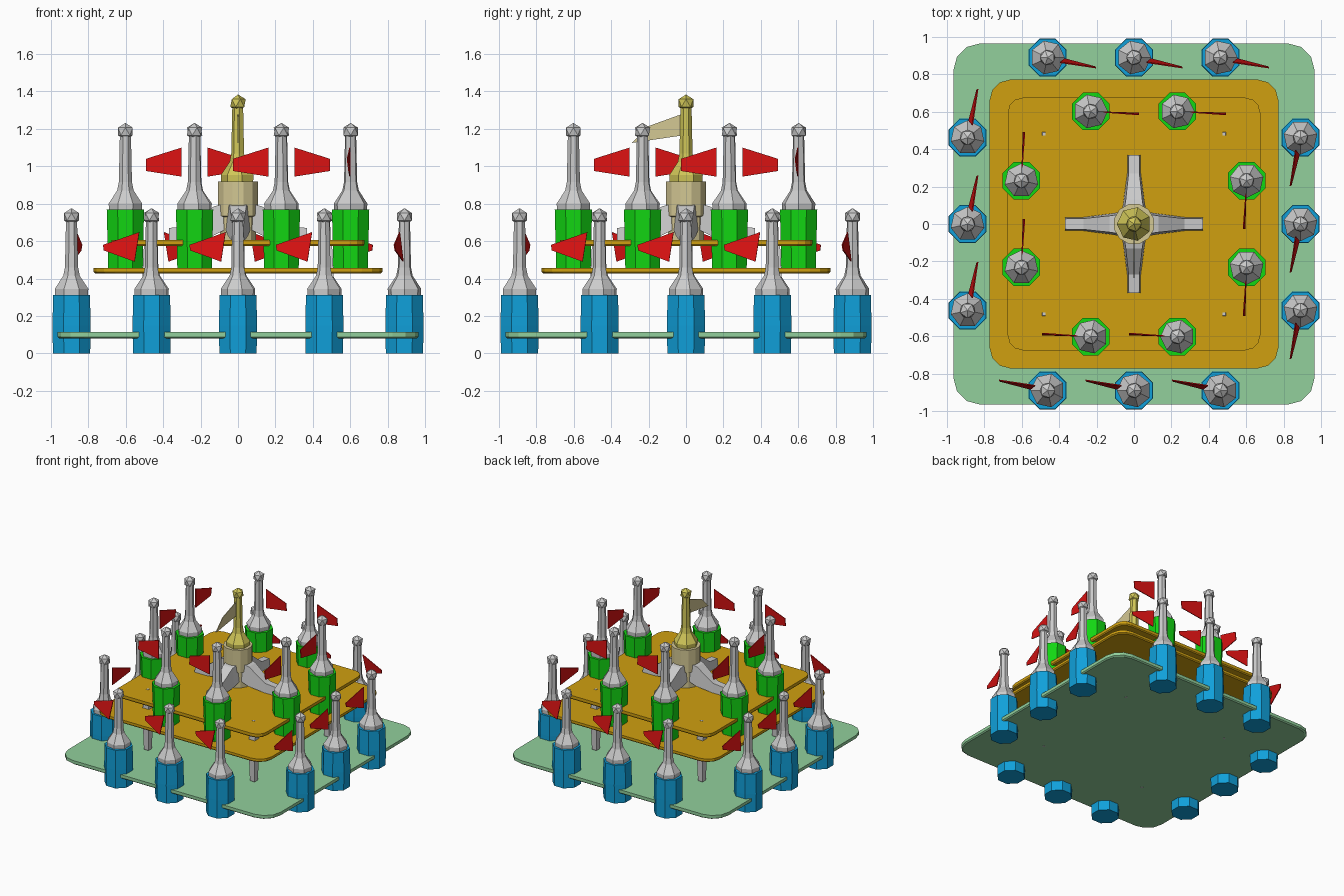
import bpy, bmesh, math
from mathutils import Matrix, Vector

if "Cube" in bpy.data.objects:
    bpy.data.objects.remove(bpy.data.objects["Cube"], do_unlink=True)


def material(name, r, g, b):
    lin = [((c / 255 + 0.055) / 1.055) ** 2.4 for c in (r, g, b)] + [1]
    m = bpy.data.materials.new(name)
    m.use_nodes = True
    m.diffuse_color = lin
    m.node_tree.nodes["Principled BSDF"].inputs["Base Color"].default_value = lin
    return m


BLUE = material("blue", 16, 160, 218)
GREEN = material("bright green", 18, 215, 18)
MINT = material("mint", 146, 208, 156)
GOLD = material("gold", 208, 160, 16)
GREY = material("light grey", 204, 204, 204)
RED = material("red", 218, 18, 18)
TAN = material("tan", 212, 200, 148)
YELLOW = material("dull yellow", 208, 198, 88)


def place(name, bm, mat, matrix=None):
    bmesh.ops.recalc_face_normals(bm, faces=bm.faces)
    me = bpy.data.meshes.new(name)
    bm.to_mesh(me)
    bm.free()
    me.materials.append(mat)
    ob = bpy.data.objects.new(name, me)
    bpy.context.collection.objects.link(ob)
    if matrix:
        ob.matrix_world = matrix
    return ob


def loft(bm, rings):
    """Join closed rings of points and cap both ends."""
    rows = [[bm.verts.new(p) for p in ring] for ring in rings]
    n = len(rows[0])
    for a, b in zip(rows, rows[1:]):
        for i in range(n):
            j = (i + 1) % n
            bm.faces.new((a[i], a[j], b[j], b[i]))
    bm.faces.new(rows[0][::-1])
    bm.faces.new(rows[-1])


def lathe(name, profile, sides, mat, matrix=None):
    bm = bmesh.new()
    step = math.tau / sides
    loft(bm, [[(r * math.cos((i + 0.5) * step), r * math.sin((i + 0.5) * step), z)
               for i in range(sides)] for r, z in profile])
    return place(name, bm, mat, matrix)


def plate(name, half, radius, z0, z1, mat):
    outline = []
    for q in range(4):
        turn = Matrix.Rotation(q * math.pi / 2, 3, 'Z')
        for k in range(4):
            a = k * math.pi / 6
            outline.append(turn @ Vector((half - radius + radius * math.cos(a),
                                          half - radius + radius * math.sin(a), 0)))
    bm = bmesh.new()
    loft(bm, [[p * s + Vector((0, 0, z)) for p in outline]
              for s, z in ((0.99, z0), (1, z0 + 0.008), (1, z1))])
    place(name, bm, mat)


def flag(name, points, mat, matrix, thick=0.003):
    """Thin solid from (reach, sideways, height) points."""
    bm = bmesh.new()
    loft(bm, [[(u, v + t, z) for u, v, z in points] for t in (-thick, thick)])
    place(name, bm, mat, matrix)


def mast(name, z, mat, matrix, height=0.42):
    """Domed base, slim column and faceted ball."""
    lathe(name + "_column", [(0.09, z), (0.092, z + 0.035), (0.075, z + 0.06), (0.045, z + 0.105),
                             (0.036, z + 0.15), (0.03, z + height)], 7, mat, matrix)
    bm = bmesh.new()
    bmesh.ops.create_icosphere(bm, subdivisions=1, radius=0.046,
                               matrix=Matrix.Translation((0, 0, z + height)))
    place(name + "_ball", bm, mat, matrix)


# Stacked plates
plate("base_plate", 0.965, 0.14, 0.08, 0.113, MINT)
plate("lower_platform", 0.772, 0.11, 0.428, 0.456, GOLD)
plate("upper_platform", 0.675, 0.08, 0.573, 0.605, GOLD)

OUTER_FLAG = [(0.07, -0.012, 0.648), (0.265, 0, 0.58), (0.26, 0.004, 0.55), (0.09, 0.012, 0.49)]
INNER_FLAG = [(0.07, 0, 1.10), (0.26, -0.004, 1.04), (0.26, 0.004, 0.975), (0.07, 0, 0.945)]

# Four sides: outer blue towers, inner green towers, one brace and one post each
for side in range(4):
    turn = Matrix.Rotation(side * math.pi / 2, 4, 'Z')
    for x in (-0.462, 0, 0.462):
        at = turn @ Matrix.Translation((x, -0.89, 0))
        lathe("outer_tower", [(0.108, 0), (0.11, 0.15), (0.107, 0.312)], 8, BLUE, at)
        mast("outer_mast", 0.31, GREY, at)
        flag("outer_flag", OUTER_FLAG, RED, at @ Matrix.Rotation(math.radians(168), 4, 'Z'))
    for x in (-0.232, 0.232):
        at = turn @ Matrix.Translation((x, -0.602, 0))
        lathe("inner_tower", [(0.1, 0.45), (0.104, 0.62), (0.108, 0.768)], 8, GREEN, at)
        mast("inner_mast", 0.766, GREY, at)
        flag("inner_flag", INNER_FLAG, RED, at @ Matrix.Rotation(math.radians(177), 4, 'Z'))

    # Sloping brace against the central tower
    brace = bmesh.new()
    loft(brace, [[(x, -w, z0), (x, w, z0), (x, w * 0.8, z1), (x, -w * 0.8, z1)]
                 for x, w, z0, z1 in ((0.07, 0.065, 0.66, 0.80), (0.13, 0.055, 0.63, 0.785),
                                      (0.27, 0.036, 0.604, 0.68), (0.37, 0.035, 0.604, 0.67))])
    place("tower_brace", brace, GREY, turn)

    # Support post between the plates
    lathe("support_post", [(0.012, 0.079), (0.03, 0.12), (0.042, 0.42), (0.03, 0.57), (0.012, 0.607)],
          4, GREY, turn @ Matrix.Translation((0.482, 0.482, 0)))

# Central tower with its mast and pennant
lathe("central_tower", [(0.1, 0.6), (0.1, 0.73), (0.11, 0.735), (0.11, 0.92)], 12, TAN)
mast("central_mast", 0.918, YELLOW, Matrix.Identity(4))
flag("central_flag", [(0.02, 0, 1.28), (0.2, 0, 1.215), (0.29, 0, 1.125), (0.02, 0, 1.165)], TAN,
     Matrix.Rotation(-math.pi / 2, 4, 'Z'))
